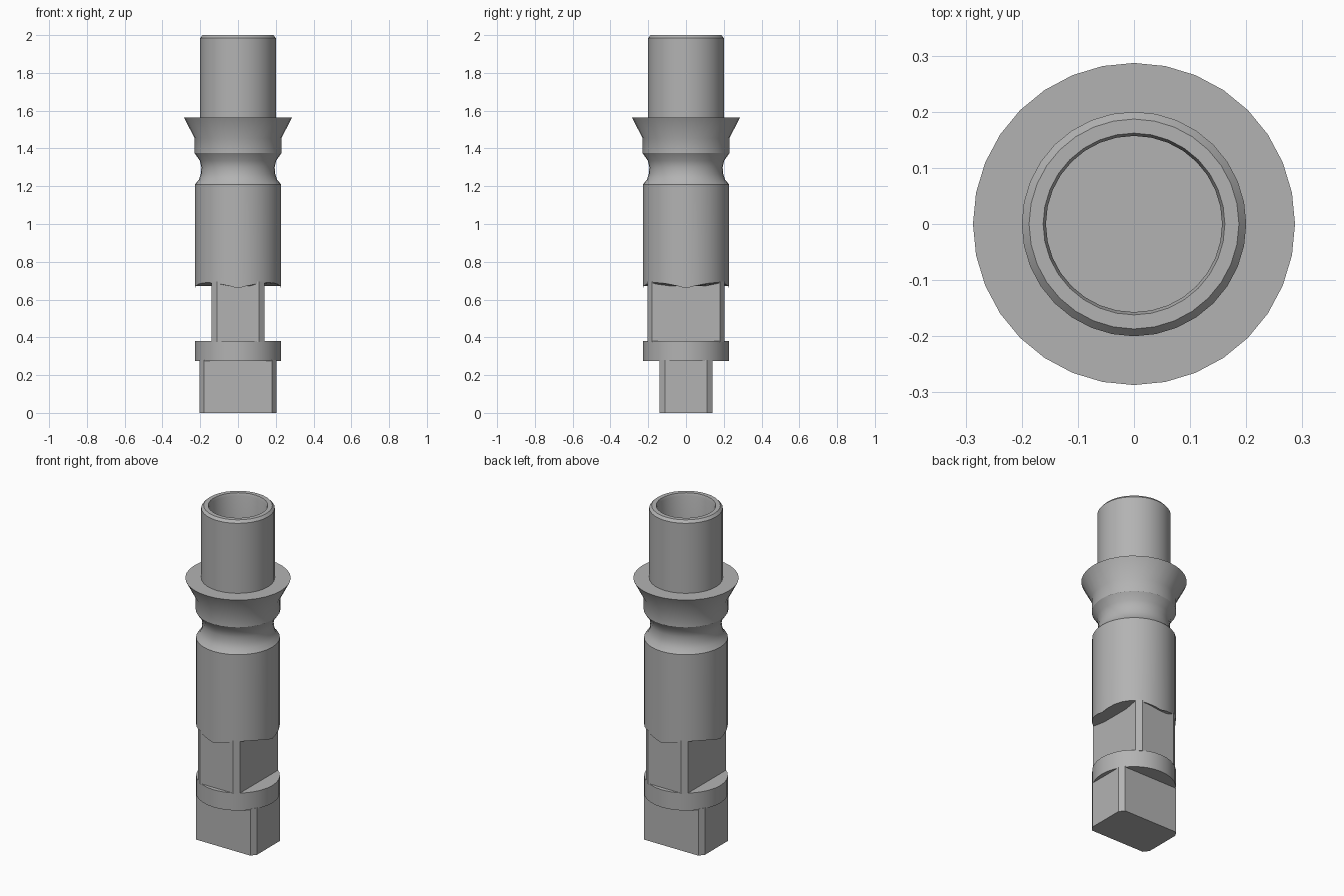
import bpy, bmesh, math

cube = bpy.data.objects.get("Cube")
if cube:
    bpy.data.objects.remove(cube, do_unlink=True)

steel = bpy.data.materials.new("grey steel")
steel.use_nodes = True
grey = (0.45, 0.45, 0.45, 1)
steel.diffuse_color = grey
steel.node_tree.nodes["Principled BSDF"].inputs["Base Color"].default_value = grey

SIDES = 32


def finish(name, bm):
    bmesh.ops.recalc_face_normals(bm, faces=bm.faces)
    mesh = bpy.data.meshes.new(name)
    bm.to_mesh(mesh)
    bm.free()
    mesh.materials.append(steel)
    obj = bpy.data.objects.new(name, mesh)
    bpy.context.collection.objects.link(obj)
    bpy.ops.object.select_all(action='DESELECT')
    obj.select_set(True)
    bpy.context.view_layer.objects.active = obj
    bpy.ops.object.shade_smooth_by_angle(angle=math.radians(30))


def turned(name, profile, rise=0):
    """Closed turned part; rise lifts the first ring between the four axes."""
    bm = bmesh.new()
    rings = []
    for i, (r, z) in enumerate(profile):
        ring = []
        for k in range(SIDES):
            a = math.tau * k / SIDES
            lift = rise * abs(math.sin(2 * a)) if i == 0 else 0
            ring.append(bm.verts.new((r * math.cos(a), r * math.sin(a), z + lift)))
        rings.append(ring)
    for low, high in zip(rings, rings[1:]):
        for k in range(SIDES):
            n = (k + 1) % SIDES
            bm.faces.new((low[k], low[n], high[n], high[k]))
    bm.faces.new(rings[0])
    bm.faces.new(rings[-1])
    finish(name, bm)


def flatted(name, z0, z1, turn):
    """Block with wide flats and bevelled corners, long along x or y."""
    quarter = [(0.203, 0.11), (0.18, 0.14)]
    outline = (quarter + [(-x, y) for x, y in reversed(quarter)]
               + [(-x, -y) for x, y in quarter]
               + [(x, -y) for x, y in reversed(quarter)])
    bm = bmesh.new()
    base = bm.faces.new([bm.verts.new((y, x, z0) if turn else (x, y, z0))
                         for x, y in outline])
    top = bmesh.ops.extrude_face_region(bm, geom=[base], use_keep_orig=True)
    for v in top["geom"]:
        if isinstance(v, bmesh.types.BMVert):
            v.co.z = z1
    finish(name, bm)


# Lower end: crossed wrench flats around a collar
flatted("bottom_flats", 0, 0.28, False)
turned("lower_collar", [(0.228, 0.275), (0.228, 0.38)])
flatted("upper_flats", 0.375, 0.695, True)

# Body, groove and flared flange
turned("body", [(0.228, 0.66), (0.228, 1.21), (0.207, 1.235), (0.197, 1.265),
                (0.194, 1.30), (0.202, 1.335), (0.23, 1.375), (0.23, 1.455),
                (0.287, 1.565)], rise=0.03)

# Hollow tube with a chamfered rim
turned("top_tube", [(0.2, 1.56), (0.2, 1.985), (0.187, 2.0), (0.162, 2.0),
                    (0.157, 1.985), (0.157, 1.57)])
